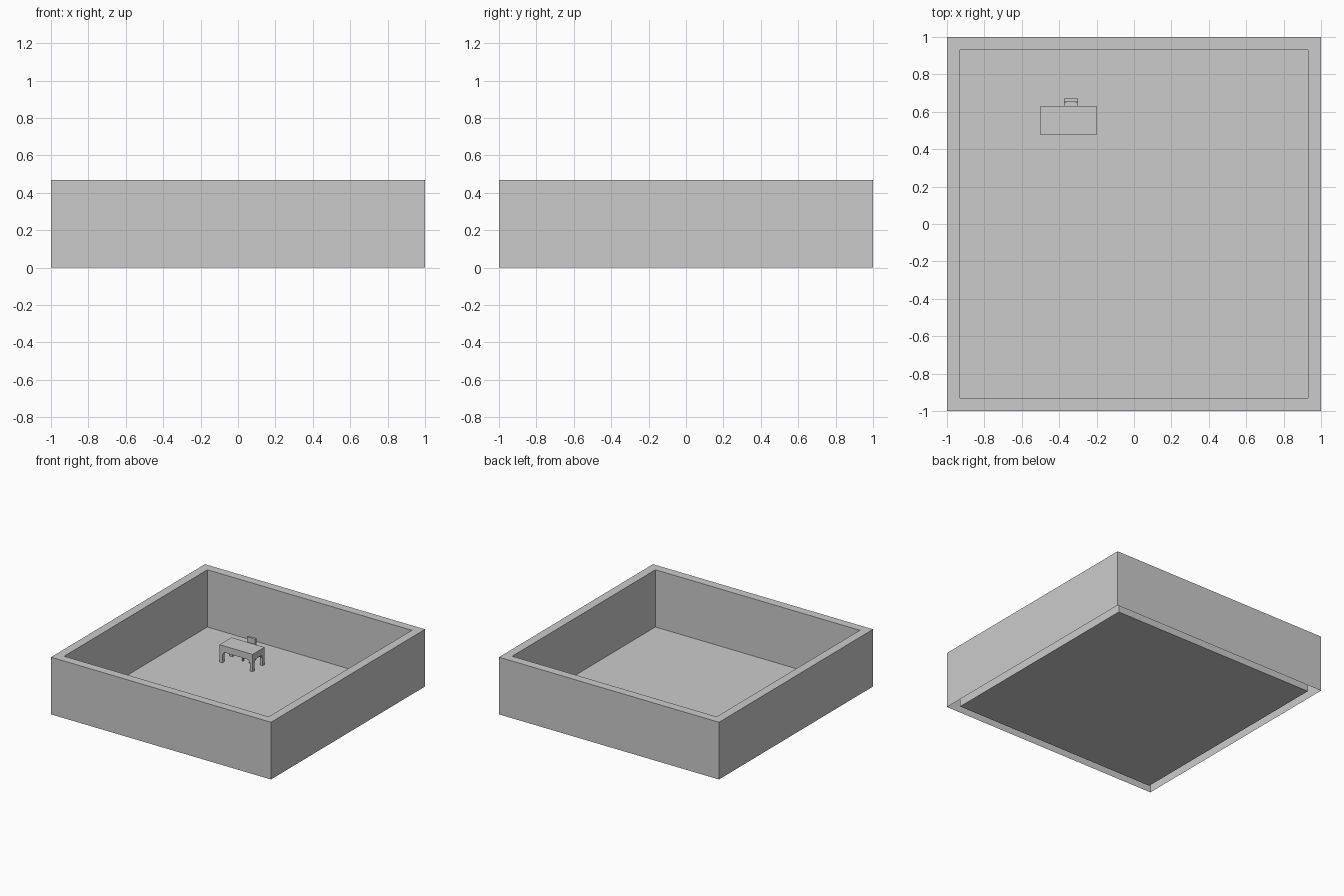
import bpy, bmesh
from mathutils import Vector

if "Cube" in bpy.data.objects:
    bpy.data.objects.remove(bpy.data.objects["Cube"])


def finish(bm, name):
    bmesh.ops.recalc_face_normals(bm, faces=bm.faces)
    mesh = bpy.data.meshes.new(name)
    bm.to_mesh(mesh)
    bm.free()
    obj = bpy.data.objects.new(name, mesh)
    bpy.context.collection.objects.link(obj)
    return obj


def add_box(bm, x, y, z):
    """Box from (min, max) pairs."""
    vs = bmesh.ops.create_cube(bm, size=1)["verts"]
    for v in vs:
        v.co = Vector([(a + b) / 2 + c * (b - a) for c, (a, b) in zip(v.co, (x, y, z))])
    return vs


def box(name, x, y, z):
    bm = bmesh.new()
    add_box(bm, x, y, z)
    return finish(bm, name)


def corner_leg(name, x, y, sx, sy, z, wide, thin):
    """Leg whose outer corner is at x, y; it narrows below a short bracket."""
    bm = bmesh.new()
    rings = []
    for h, w in ((z, wide), (z * 0.7, thin), (0, thin)):
        pts = ((0, 0), (1, 0), (1, 1), (0, 1))
        rings.append([bm.verts.new((x + sx * w * a, y + sy * w * b, h)) for a, b in pts])
    for lo, hi in zip(rings, rings[1:]):
        for i in range(4):
            j = (i + 1) % 4
            bm.faces.new((lo[i], lo[j], hi[j], hi[i]))
    bm.faces.new(rings[0])
    bm.faces.new(rings[-1])
    return finish(bm, name)


def four_legs(name, x, y, z, wide, thin):
    for px, sx in ((x[0], 1), (x[1], -1)):
        for py, sy in ((y[0], 1), (y[1], -1)):
            corner_leg(name, px, py, sx, sy, z, wide, thin)


# Room: box sunk from the top down to z = 0, open beneath the walls
H = 0.47
bm = bmesh.new()
add_box(bm, (-1, 1), (-1, 1), (0, H))
bm.normal_update()
bottom = [f for f in bm.faces if f.normal.z < -0.5]
bmesh.ops.delete(bm, geom=bottom, context='FACES_ONLY')
top = [f for f in bm.faces if f.normal.z > 0.5]
bmesh.ops.inset_region(bm, faces=top, thickness=0.1)
ext = bmesh.ops.extrude_discrete_faces(bm, faces=top)
for v in ext["faces"][0].verts:
    v.co.z = 0
finish(bm, "room_walls_and_floor")

# Desk
DX, DY = (-0.5, -0.2), (0.475, 0.63)
box("desk_top", DX, DY, (0.09, 0.143))
four_legs("desk_leg", DX, DY, 0.09, 0.042, 0.025)

# Chair tucked under the desk from behind
CX, CY = (-0.375, -0.3), (0.585, 0.66)
box("chair_seat", CX, CY, (0.065, 0.08))
four_legs("chair_leg", CX, CY, 0.065, 0.015, 0.011)
for x in (CX[0] + 0.003, CX[1] - 0.013):
    box("chair_back_post", (x, x + 0.01), (0.65, 0.66), (0.08, 0.12))
box("chair_back", CX, (0.652, 0.67), (0.12, 0.175))
